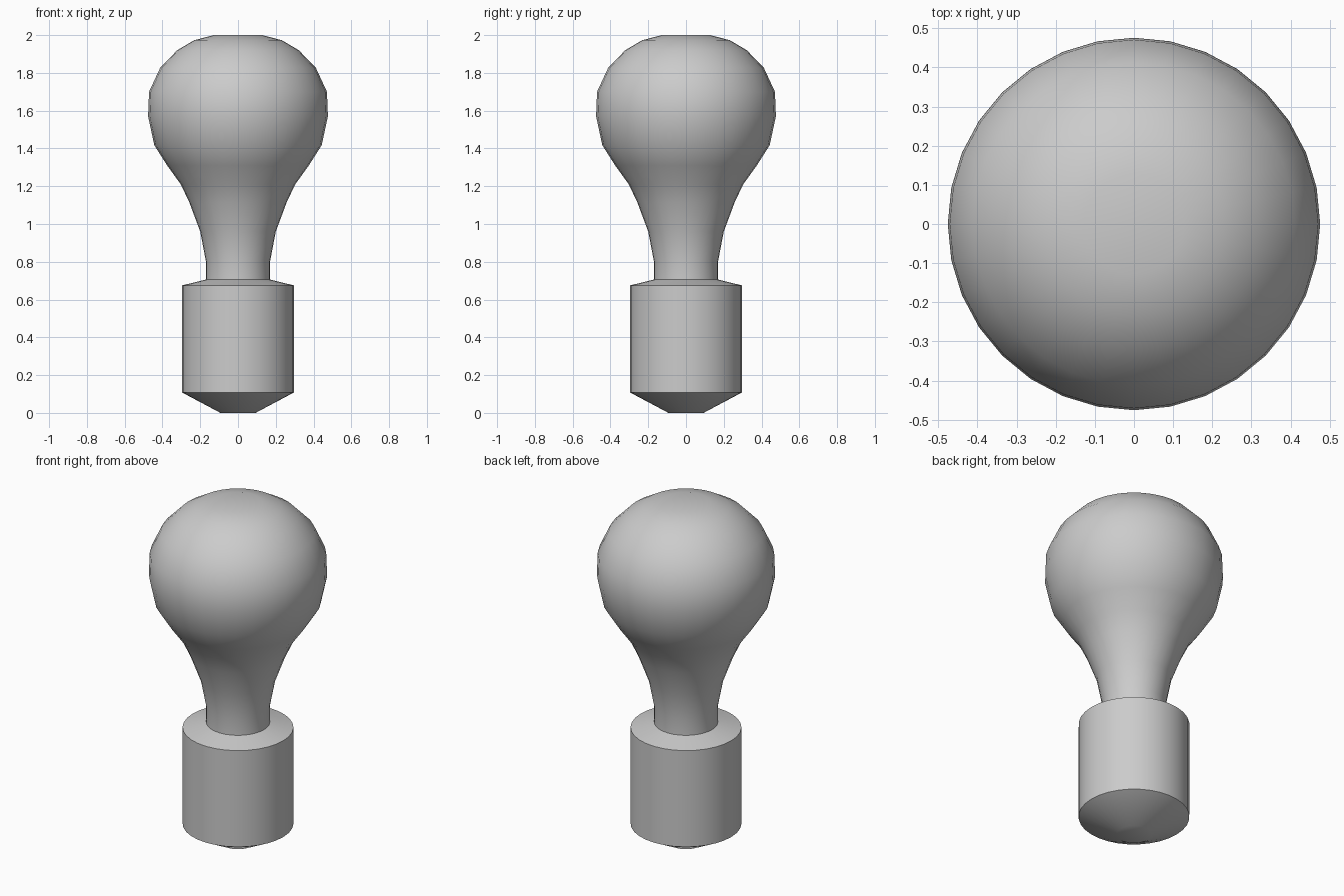
import bpy, bmesh, math

if "Cube" in bpy.data.objects:
    bpy.data.objects.remove(bpy.data.objects["Cube"])

SEGMENTS = 32


def lathe(name, profile):
    """Revolve (radius, height) points round z and cap both open ends."""
    bm = bmesh.new()
    rings = []
    for r, z in profile:
        rings.append([bm.verts.new((r * math.cos(2 * math.pi * i / SEGMENTS),
                                    r * math.sin(2 * math.pi * i / SEGMENTS), z))
                      for i in range(SEGMENTS)])
    for low, high in zip(rings, rings[1:]):
        for i in range(SEGMENTS):
            j = (i + 1) % SEGMENTS
            bm.faces.new((low[i], low[j], high[j], high[i]))
    bm.faces.new(rings[0][::-1])
    bm.faces.new(rings[-1])
    mesh = bpy.data.meshes.new(name)
    bm.to_mesh(mesh)
    bm.free()
    obj = bpy.data.objects.new(name, mesh)
    bpy.context.collection.objects.link(obj)
    bpy.ops.object.select_all(action='DESELECT')
    obj.select_set(True)
    bpy.context.view_layer.objects.active = obj
    bpy.ops.object.shade_smooth_by_angle(angle=math.radians(30))
    return obj


# Whole bulb as one continuous lathe: tapered foot, socket, neck, globe
foot_and_socket = [(0.093, 0), (0.296, 0.108), (0.296, 0.675)]
neck = [(0.17, 0.706), (0.17, 0.803), (0.2, 0.96), (0.258, 1.115), (0.303, 1.21)]
globe = [(0.375, 1.31), (0.443, 1.417), (0.476, 1.57), (0.471, 1.7),
         (0.412, 1.827), (0.322, 1.92), (0.232, 1.973), (0.128, 2.0)]
lathe("light_bulb", foot_and_socket + neck + globe)
